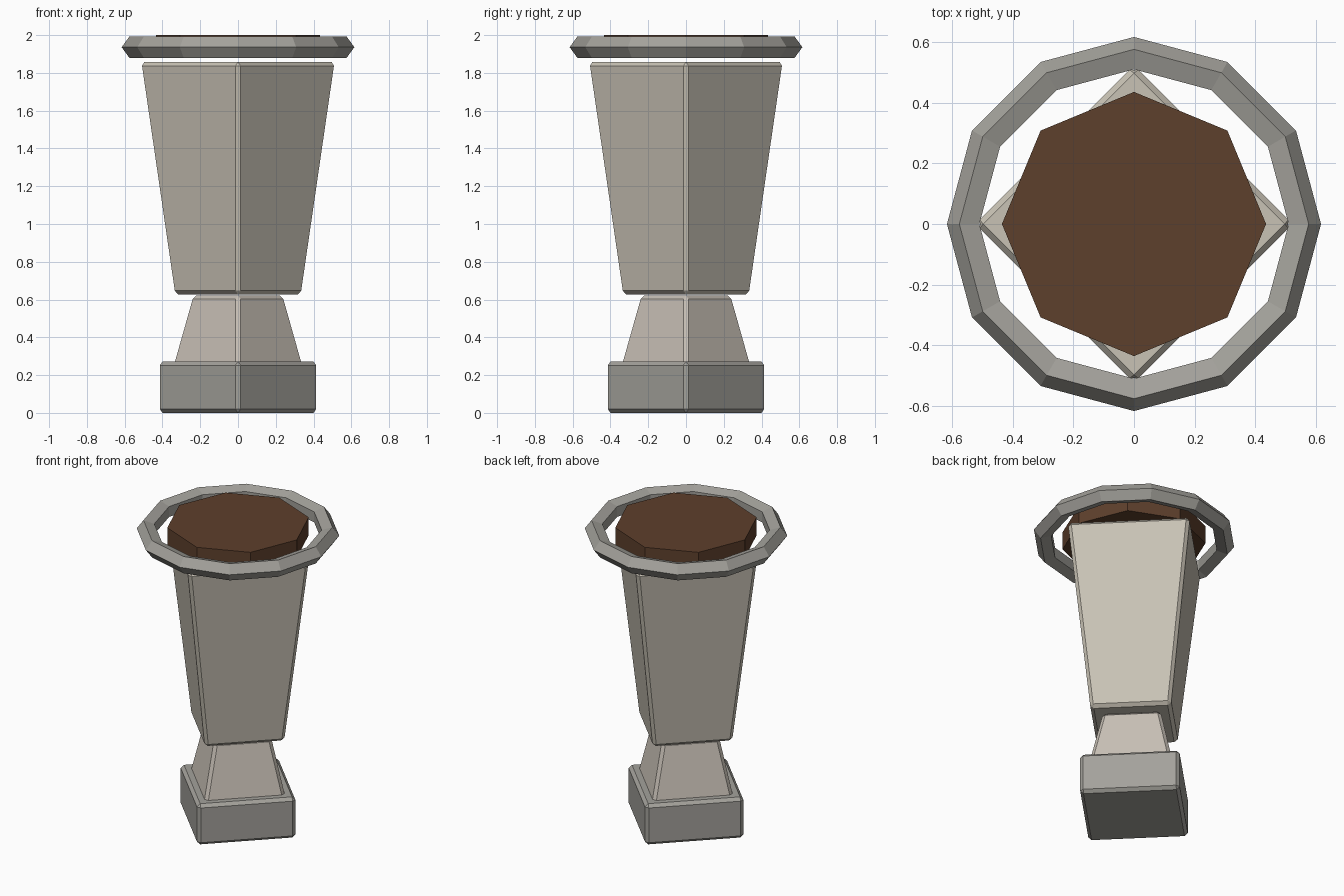
import bpy

if "Cube" in bpy.data.objects:
    bpy.data.objects.remove(bpy.data.objects["Cube"])


def material(name, rgb):
    m = bpy.data.materials.new(name)
    m.diffuse_color = (*rgb, 1)
    m.use_nodes = True
    m.node_tree.nodes["Principled BSDF"].inputs["Base Color"].default_value = m.diffuse_color
    return m


def prism(name, sides, r_bottom, r_top, z0, z1, mat, bevel=0.0):
    """Tapered prism with corners on the x and y axes."""
    bpy.ops.mesh.primitive_cone_add(vertices=sides, radius1=r_bottom, radius2=r_top,
                                    depth=z1 - z0, location=(0, 0, (z0 + z1) / 2))
    ob = bpy.context.object
    ob.name = name
    ob.data.materials.append(mat)
    if bevel:
        mod = ob.modifiers.new("edge_bevel", 'BEVEL')
        mod.width = bevel
        mod.segments = 1
        mod.limit_method = 'ANGLE'
    return ob


pale_stone = material("pale_stone", (0.58, 0.54, 0.46))
warm_stone = material("warm_stone", (0.58, 0.53, 0.47))
dark_stone = material("dark_stone", (0.37, 0.36, 0.33))
soil_brown = material("soil_brown", (0.11, 0.05, 0.025))

# Square plinth, pedestal and flared body, all turned 45 degrees
prism("plinth", 4, 0.428, 0.428, 0.0, 0.272, dark_stone, 0.02)
prism("pedestal", 4, 0.362, 0.249, 0.222, 0.622, warm_stone, 0.02)
prism("urn_body", 4, 0.346, 0.525, 0.627, 1.857, pale_stone, 0.02)

# Octagonal disc of soil
prism("soil", 8, 0.435, 0.435, 1.88, 2.0, soil_brown)

# Twelve-sided rim ring with a five-sided section
bpy.ops.mesh.primitive_torus_add(major_segments=12, minor_segments=5,
                                 major_radius=0.557, minor_radius=0.059,
                                 location=(0, 0, 1.936))
rim = bpy.context.object
rim.name = "rim_ring"
rim.data.materials.append(dark_stone)
for p in rim.data.polygons:
    p.use_smooth = False
